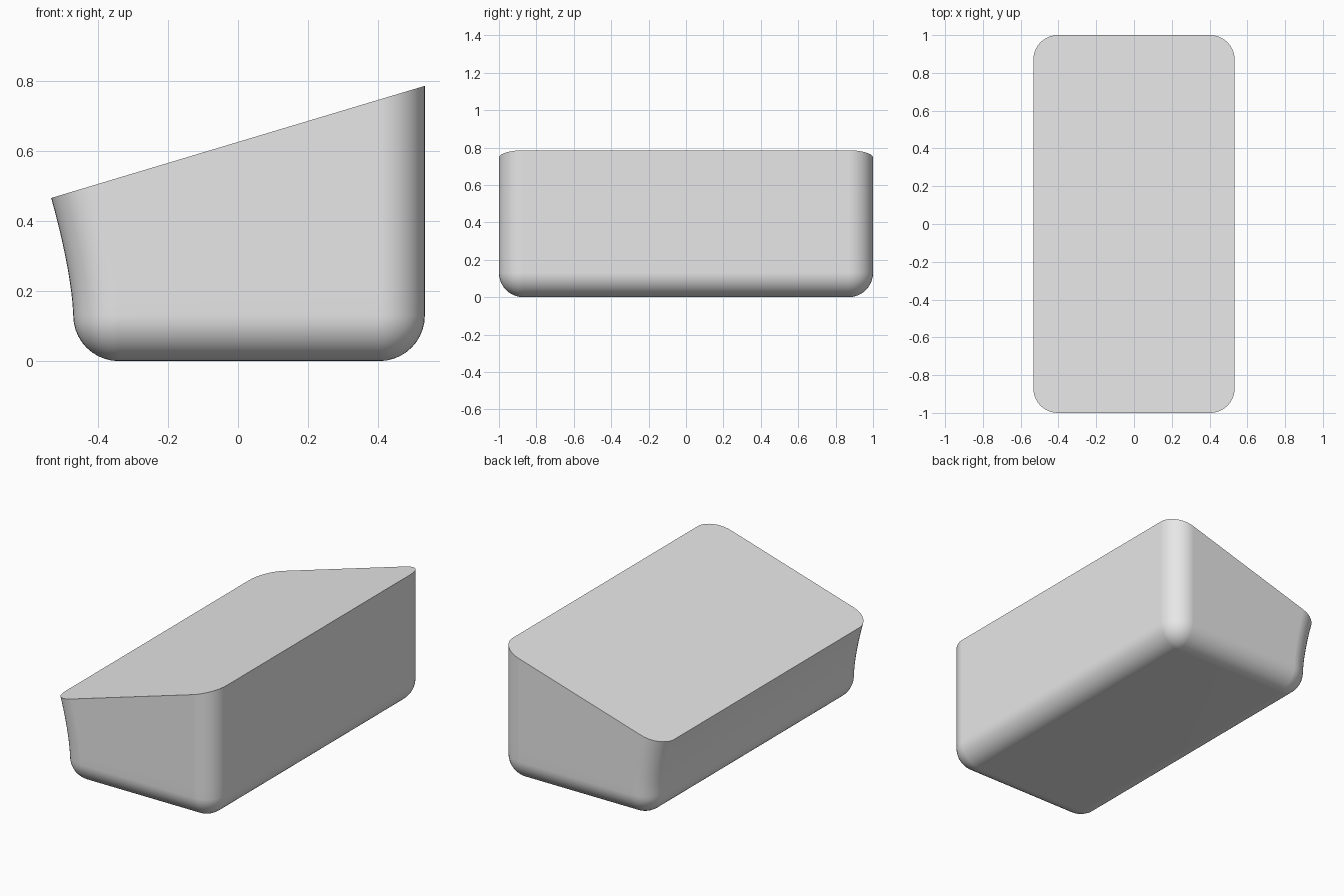
import bpy, bmesh, math

# Remove the default cube
cube = bpy.data.objects.get("Cube")
if cube:
    bpy.data.objects.remove(cube, do_unlink=True)

RADIUS = 0.13      # fillet of the vertical corners and the bottom rim
RIGHT_X = -0.47    # low wall, before it flares outward
LEFT_X = 0.533     # tall wall
HALF_Y = 1.0
FLARE = 0.063
SEGMENTS = 10


def top_height(x):
    return 0.625 + 0.3 * x


def ring(radius):
    """Rounded rectangle outline; each point keeps a flag for the low side."""
    points = []
    corners = [(1, 1, 0), (-1, 1, 1), (-1, -1, 2), (1, -1, 3)]
    for sx, sy, quarter in corners:
        cx = LEFT_X - RADIUS if sx > 0 else RIGHT_X + RADIUS
        cy = sy * (HALF_Y - RADIUS)
        for i in range(SEGMENTS + 1):
            a = (quarter + i / SEGMENTS) * math.pi / 2
            points.append((cx + radius * math.cos(a), cy + radius * math.sin(a), sx < 0))
    return points


levels = []

# Rounded bottom
for i in range(SEGMENTS):
    a = i / SEGMENTS * math.pi / 2
    z = RADIUS * (1 - math.cos(a))
    levels.append([(x, y, z) for x, y, low in ring(RADIUS * math.sin(a))])

# Walls rising to the slanted top, flaring on the low side
for i in range(SEGMENTS + 1):
    s = i / SEGMENTS
    level = []
    for x, y, low in ring(RADIUS):
        top_x = x - FLARE if low else x
        z = RADIUS + (top_height(top_x) - RADIUS) * s
        level.append((x - FLARE * s ** 1.5 if low else x, y, z))
    levels.append(level)

# Skin the outlines and close both ends
bm = bmesh.new()
rows = [[bm.verts.new(p) for p in level] for level in levels]
count = len(rows[0])
for lower, upper in zip(rows, rows[1:]):
    for i in range(count):
        j = (i + 1) % count
        bm.faces.new((lower[i], lower[j], upper[j], upper[i]))
bm.faces.new(rows[-1])
bm.faces.new(rows[0][::-1])
bmesh.ops.remove_doubles(bm, verts=bm.verts, dist=0.0005)
bmesh.ops.recalc_face_normals(bm, faces=bm.faces)

mesh = bpy.data.meshes.new("wedge_body")
bm.to_mesh(mesh)
bm.free()
body = bpy.data.objects.new("wedge_body", mesh)
bpy.context.collection.objects.link(body)

# Plain grey material
grey = bpy.data.materials.new("light_grey")
grey.use_nodes = True
colour = (0.8, 0.8, 0.8, 1)
grey.diffuse_color = colour
grey.node_tree.nodes["Principled BSDF"].inputs["Base Color"].default_value = colour
mesh.materials.append(grey)

# Smooth sides with a crisp top rim and flat large faces
bpy.ops.object.select_all(action='DESELECT')
body.select_set(True)
bpy.context.view_layer.objects.active = body
bpy.ops.object.shade_smooth_by_angle(angle=math.radians(35))
weighted = body.modifiers.new("flat_face_normals", 'WEIGHTED_NORMAL')
weighted.keep_sharp = True
